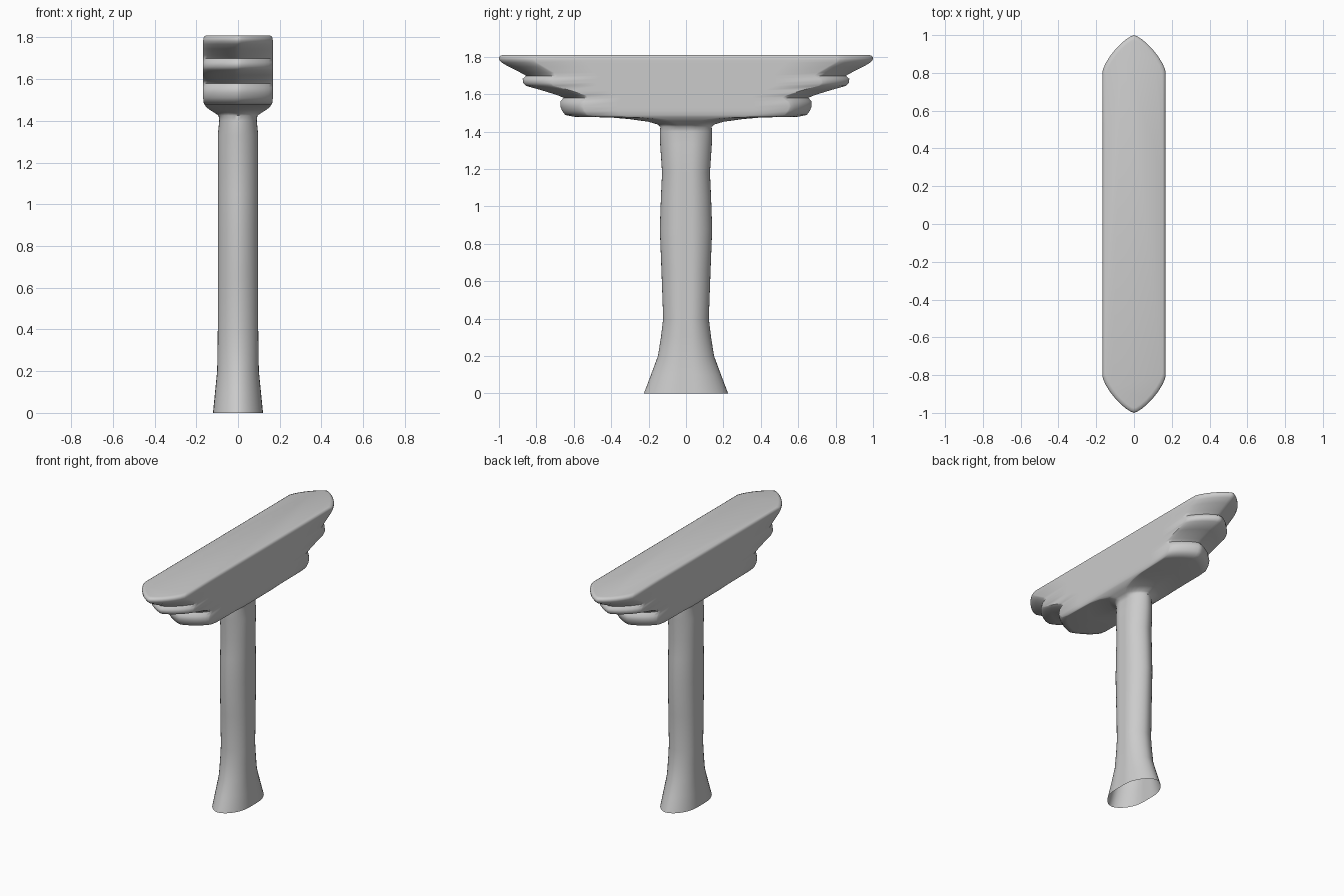
import bpy, bmesh, math

if "Cube" in bpy.data.objects:
    bpy.data.objects.remove(bpy.data.objects["Cube"])


def ring_points(x, y, taper, power, n=8):
    """Long outline with straight sides and softly pointed ends at +-y."""
    quarter = []
    for i in range(n + 1):
        a = math.pi / 2 * i / n
        quarter.append((x * math.cos(a) ** (2 / power),
                        y - taper + taper * math.sin(a) ** (2 / power)))
    quarter[-1] = (0, y)
    side = [(x, (y - taper) * k / 3) for k in range(3)]
    q = side + quarter
    half = q + [(-px, py) for px, py in reversed(q[:-1])]
    return half + [(-px, -py) for px, py in half[1:-1]]


def loft(name, rings):
    bm = bmesh.new()
    rows = []
    for z, x, y, taper, power in rings:
        rows.append([bm.verts.new((px, py, z))
                     for px, py in ring_points(x, y, taper, power)])
    for a, b in zip(rows, rows[1:]):
        for i in range(len(a)):
            j = (i + 1) % len(a)
            bm.faces.new((a[i], a[j], b[j], b[i]))
    bm.faces.new(rows[-1])
    mesh = bpy.data.meshes.new(name)
    bm.to_mesh(mesh)
    bm.free()
    obj = bpy.data.objects.new(name, mesh)
    bpy.context.collection.objects.link(obj)
    bpy.context.view_layer.objects.active = obj
    obj.select_set(True)
    bpy.ops.object.shade_smooth_by_angle(angle=math.radians(50))
    return obj


# Flared post, open at the foot: z, half width, half length
post = [(0, .12, .225), (.1, .11, .187), (.2, .10, .15), (.3, .098, .134),
        (.4, .097, .122), (.65, .097, .131), (.88, .097, .14),
        (1.05, .097, .134), (1.18, .097, .128), (1.33, .097, .138),
        (1.40, .09, .14), (1.425, .093, .137)]
rings = [(z, x, y, .75 * y, 1.8) for z, x, y in post]

# Stepped capital: z, half width, half length, length of pointed end
capital = [(1.437, .11, .15, .10), (1.452, .135, .20, .12),
           (1.466, .152, .30, .14), (1.475, .158, .40, .15),
           (1.479, .161, .60, .13), (1.488, .165, .645, .12),
           (1.51, .167, .662, .12), (1.535, .167, .672, .12),
           (1.56, .167, .672, .13), (1.58, .167, .655, .14),
           (1.592, .167, .68, .15), (1.62, .167, .77, .15),
           (1.644, .167, .855, .15), (1.66, .167, .872, .15),
           (1.682, .167, .873, .16), (1.698, .167, .855, .17),
           (1.715, .167, .885, .18), (1.745, .167, .945, .19),
           (1.768, .167, .985, .19), (1.782, .167, .998, .19),
           (1.795, .166, 1.0, .19), (1.805, .162, .993, .19),
           (1.81, .152, .975, .19)]
rings += [(z, x, y, t, 1.35) for z, x, y, t in capital]
loft("post_with_stepped_capital", rings)
